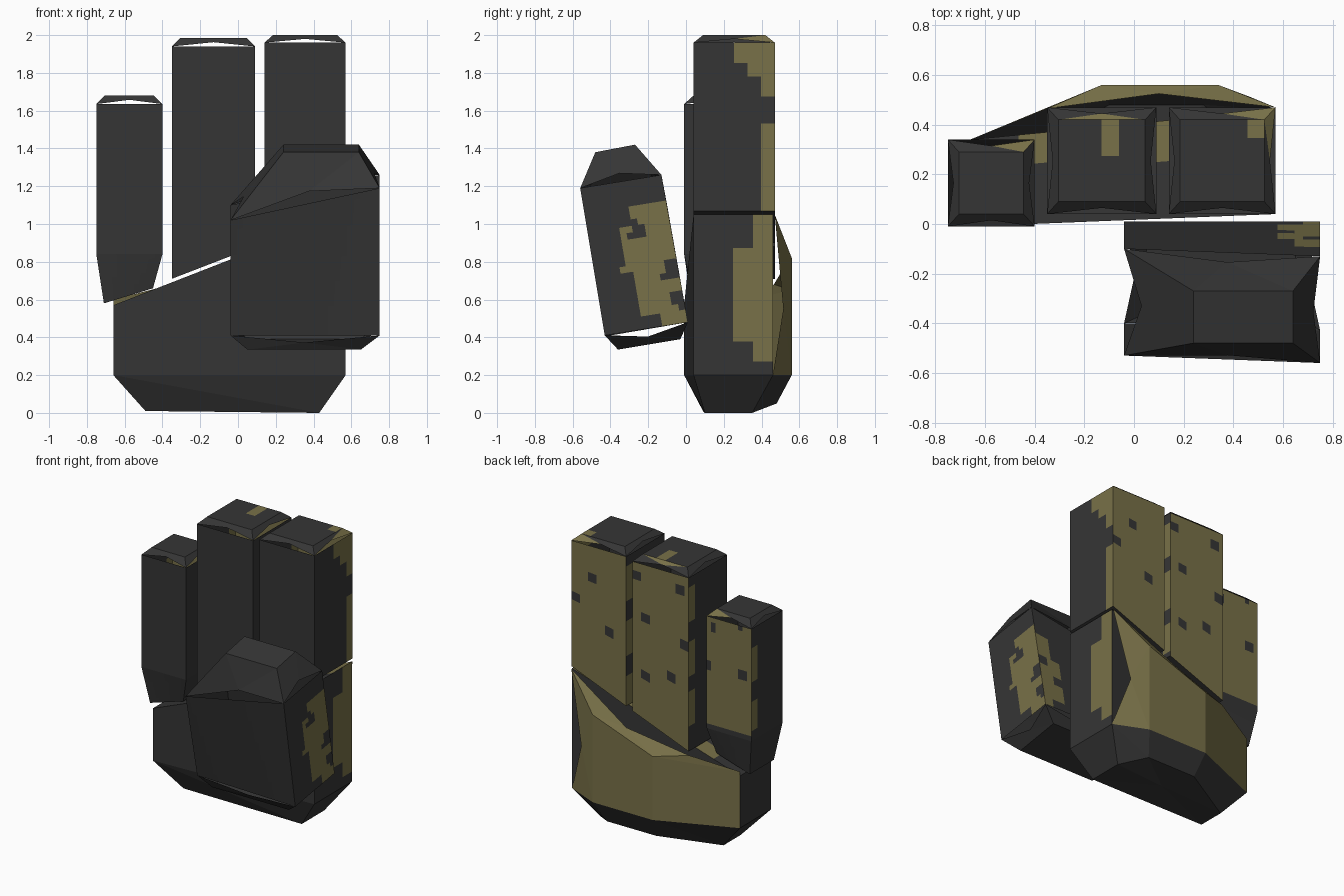
import bpy, bmesh
from mathutils import Vector

if "Cube" in bpy.data.objects:
    bpy.data.objects.remove(bpy.data.objects["Cube"], do_unlink=True)


def material(name, colour):
    m = bpy.data.materials.new(name)
    m.use_nodes = True
    m.diffuse_color = colour
    bsdf = m.node_tree.nodes["Principled BSDF"]
    bsdf.inputs["Base Color"].default_value = colour
    bsdf.inputs["Roughness"].default_value = 0.9
    return m


MATERIALS = [material("charcoal", (0.036, 0.036, 0.036, 1)),
             material("olive", (0.19, 0.165, 0.065, 1))]
FRONT, LEFT, BACK, RIGHT, CAP = range(5)


def dark(p, side):
    return False


def face(bm, points, olive=False):
    f = bm.faces.new([bm.verts.new(p) for p in points])
    f.material_index = int(olive)


def patch(bm, a, b, c, d, rule, side, cell=0.035):
    """Four-sided surface split into cells, each coloured by the rule."""
    a, b, c, d = map(Vector, (a, b, c, d))
    nu = max(1, round(max((b - a).length, (c - d).length) / cell))
    nv = max(1, round(max((d - a).length, (c - b).length) / cell))

    def at(i, j):
        return a.lerp(b, i / nu).lerp(d.lerp(c, i / nu), j / nv)
    for i in range(nu):
        for j in range(nv):
            face(bm, [at(i, j), at(i + 1, j), at(i + 1, j + 1), at(i, j + 1)],
                 rule(at(i + 0.5, j + 0.5), side))


def walls(bm, low, high, rule):
    for i in range(4):
        k = (i + 1) % 4
        patch(bm, low[i], low[k], high[k], high[i], rule, i)


def cap(bm, base, end, rule, fold=0.5):
    """Bevelled end whose side edges are folded in at the middle."""
    base, end = [Vector(p) for p in base], [Vector(p) for p in end]
    for i in range(4):
        k = (i + 1) % 4
        m = base[i].lerp(base[k], 0.5).lerp(end[i].lerp(end[k], 0.5), fold)
        for tri in ((base[i], m, end[i]), (m, end[k], end[i]), (m, base[k], end[k])):
            face(bm, tri, rule(sum(tri, Vector()) / 3, CAP))
    patch(bm, *end, rule, CAP)


def finish(bm, name):
    bmesh.ops.remove_doubles(bm, verts=bm.verts, dist=0.0005)
    bmesh.ops.recalc_face_normals(bm, faces=bm.faces)
    mesh = bpy.data.meshes.new(name)
    bm.to_mesh(mesh)
    bm.free()
    for m in MATERIALS:
        mesh.materials.append(m)
    obj = bpy.data.objects.new(name, mesh)
    bpy.context.collection.objects.link(obj)
    return obj


def ring(x0, x1, y0, y1, z0, z1=None):
    """Four corners, height z0 at x0 and z1 at x1."""
    z1 = z0 if z1 is None else z1
    return [(x0, y0, z0), (x1, y0, z1), (x1, y1, z1), (x0, y1, z0)]


def near(u, v, spots, size=0.032):
    return any(abs(u - a) < size and abs(v - b) < size for a, b in spots)


def threshold(v, steps):
    """Steps are (upper limit, value); the first limit above v wins."""
    return next((value for limit, value in steps if v < limit), 9)


def finger(name, x0, x1, y0, y1, low, wall_top, top, spots, patches,
           left_steps=None, tip=None):
    def rule(p, side):
        if side == BACK:
            return (tip is None or p.z > 0.87) and not near(p.x, p.z, spots)
        if side == LEFT and left_steps:
            return p.y > threshold(p.z, left_steps)
        if side in (LEFT, RIGHT):
            return p.z > 0.9 and p.y > y1 - 0.075 and int(p.z * 8) % 3 != 0
        if side == CAP:
            return any(a < p.x < b and c < p.y < d for a, b, c, d in patches)
        return False
    bm = bmesh.new()
    base, head = ring(x0, x1, y0, y1, *low), ring(x0, x1, y0, y1, wall_top)
    walls(bm, base, head, rule)
    if tip:
        walls(bm, tip, base, dark)
        base = tip
    face(bm, base)
    i = 0.045
    cap(bm, head, ring(x0 + i, x1 - i, y0 + i + 0.005, y1 - i - 0.005, top), rule)
    finish(bm, name)


# Fingers
finger("outer_finger", -0.75, -0.40, -0.01, 0.34, (0.84, 0.84), 1.635, 1.68,
       [(-0.41, 1.3), (-0.66, 1.62), (-0.68, 1.3), (-0.45, 1.57)],
       [(-0.48, -0.40, 0.30, 0.34)],
       tip=ring(-0.71, -0.45, 0.03, 0.30, 0.58, 0.66))
finger("middle_finger", -0.35, 0.09, 0.04, 0.47, (0.71, 0.88), 1.94, 1.985,
       [(0.07, 1.86), (0, 1.56), (-0.29, 1.83), (-0.31, 1.45), (0, 1.15), (-0.21, 1.21)],
       [(-0.13, -0.05, 0.26, 0.43), (-0.18, 0, 0.42, 0.47)])
finger("inner_finger", 0.14, 0.57, 0.04, 0.47, (0.90, 1.07), 1.96, 2.0,
       [(0.545, 1.565), (0.4, 1.75), (0.26, 1.4)],
       [(0.44, 0.57, 0.33, 0.43), (0.39, 0.54, 0.42, 0.47), (0.52, 0.57, 0.30, 0.47)],
       left_steps=[(1.52, 0.40), (1.69, 9), (1.77, 0.39), (1.85, 0.32), (2, 0.25)])


# Thumb, leaning towards the front
def thumb_rule(p, side):
    y = p.y + 0.167 * (p.z - 0.41)
    z = p.z - 0.17 * (p.y + 0.43)
    steps = [(0.47, -0.12), (0.72, -0.22), (0.98, -0.275), (1.06, -0.19)]
    if side == LEFT:
        return y > threshold(z, steps) and not near(
            p.y, p.z, [(-0.26, 0.97), (-0.08, 0.76), (-0.05, 0.6)], 0.04)
    if side == BACK:
        return p.x > threshold(z, [(0.47, 0.68), (0.8, 0.59), (0.98, 0.65)]) and not near(
            p.x, p.z, [(0.62, 0.7), (0.72, 0.85)])
    return False


bm = bmesh.new()
thumb_low = [(-0.04, -0.40, 0.41), (0.75, -0.43, 0.41), (0.75, 0.01, 0.48), (-0.04, 0.01, 0.48)]
thumb_high = [(-0.04, -0.53, 1.02), (0.75, -0.56, 1.19), (0.75, -0.13, 1.26), (-0.04, -0.10, 1.10)]
walls(bm, thumb_low, thumb_high, thumb_rule)
cap(bm, thumb_high, [(0.24, -0.48, 1.38), (0.64, -0.48, 1.38),
                     (0.64, -0.27, 1.42), (0.24, -0.27, 1.42)], dark, 0.25)
cap(bm, thumb_low, [(0.05, -0.36, 0.335), (0.65, -0.36, 0.335),
                    (0.65, -0.03, 0.39), (0.05, -0.03, 0.39)], dark)
finish(bm, "thumb")


# Palm block
def palm_rule(p, side):
    if side == LEFT:
        return p.y > threshold(p.z, [(0.28, 9), (0.36, 0.34), (0.89, 0.25), (2, 0.35)])
    if side == CAP:
        return p.y > 0.25 and p.x > -0.45
    return False


bm = bmesh.new()
palm_low = [(-0.66, -0.01, 0.2), (0.57, 0.04, 0.2), (0.57, 0.46, 0.2), (-0.66, 0.34, 0.2)]
palm_high = [(x, y, 0.57 if x < 0 else 1.05) for x, y, z in palm_low]
walls(bm, palm_low, palm_high, palm_rule)
patch(bm, *palm_high, palm_rule, CAP)
finish(bm, "palm")

# Bevelled heel under the palm and back pad
bm = bmesh.new()
rim = [(-0.66, -0.01), (0.57, 0.04), (0.57, 0.46), (0.34, 0.56), (-0.13, 0.56), (-0.66, 0.34)]
rim = [(x, y, 0.2) for x, y in rim]
sole = [(-0.49, 0.09, 0.01), (0.43, 0.1, 0), (0.43, 0.35, 0),
        (0.28, 0.48, 0.05), (-0.1, 0.48, 0.05), (-0.49, 0.28, 0.01)]
for i in range(6):
    k = (i + 1) % 6
    face(bm, [rim[i], rim[k], sole[k]])
    face(bm, [rim[i], sole[k], sole[i]])
middle = (0, 0.28, 0.03)
for i in range(6):
    face(bm, [sole[i], sole[(i + 1) % 6], middle])
finish(bm, "heel")

# Raised pad on the back of the hand, open above and at the thumb side
bm = bmesh.new()
peak, ridge_l, ridge_r = (0.57, 0.47, 1.05), (0.34, 0.56, 0.82), (-0.13, 0.56, 0.65)
corner, dip, shoulder = (-0.66, 0.34, 0.6), (0.10, 0.525, 0.78), (-0.35, 0.465, 0.68)
notch = (0.46, 0.515, 0.55)
for points in ([rim[3], rim[4], ridge_r, ridge_l], [rim[4], rim[5], corner, ridge_r],
               [peak, ridge_l, dip], [ridge_l, ridge_r, dip], [ridge_r, shoulder, dip],
               [ridge_r, corner, shoulder], [peak, notch, ridge_l],
               [notch, rim[3], ridge_l], [notch, rim[2], rim[3]]):
    face(bm, points, True)
finish(bm, "back_pad")
